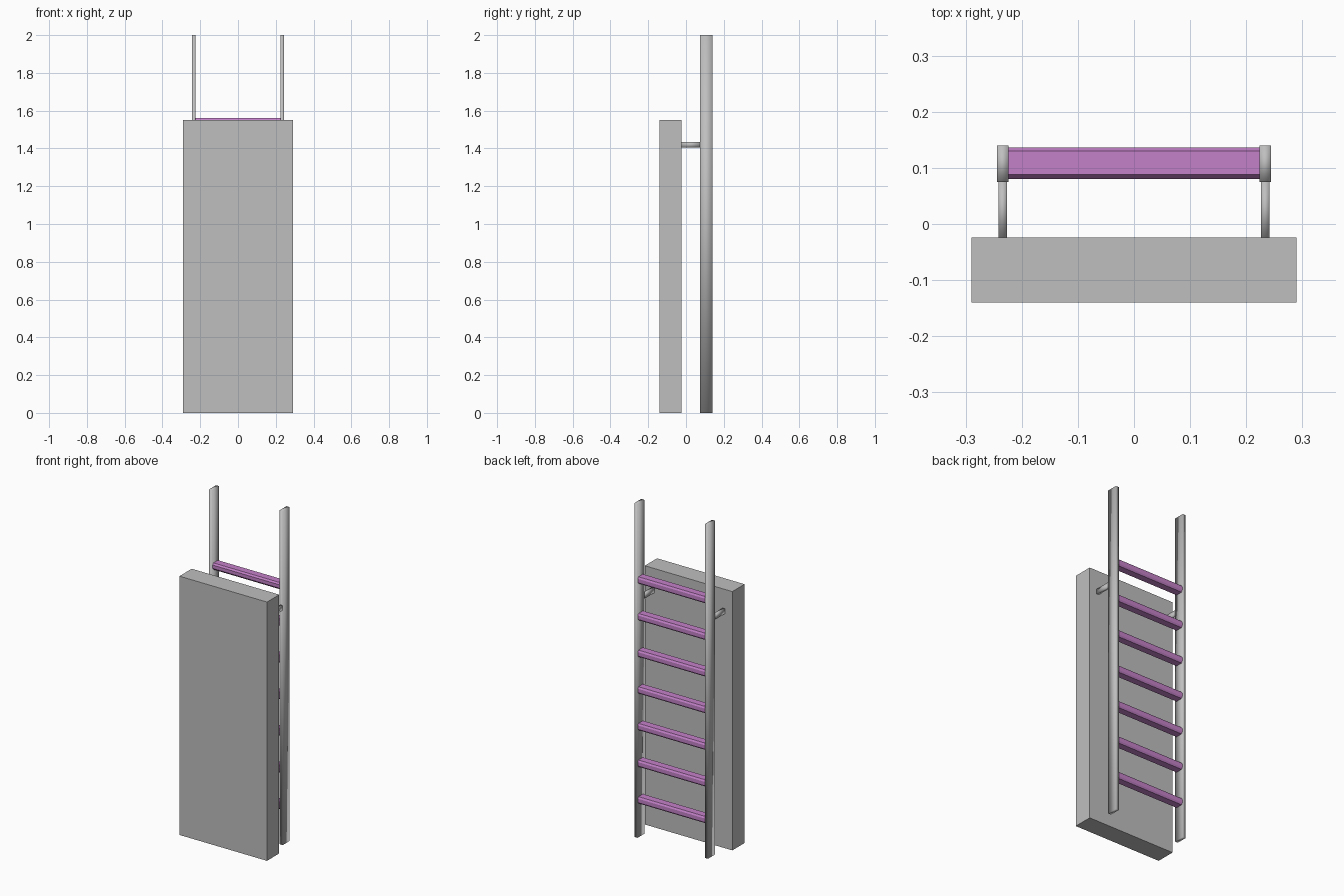
import bpy
from mathutils import Matrix, Vector

cube = bpy.data.objects.get("Cube")
if cube:
    bpy.data.objects.remove(cube)


def material(name, colour):
    m = bpy.data.materials.new(name)
    m.use_nodes = True
    m.diffuse_color = (*colour, 1)
    m.node_tree.nodes["Principled BSDF"].inputs["Base Color"].default_value = (*colour, 1)
    return m


grey = material("grey", (0.52, 0.52, 0.52))
purple = material("purple", (0.55, 0.22, 0.58))


def box(name, x, y, z, mat, smooth=False):
    """Box spanning the given (low, high) ranges."""
    spans = (x, y, z)
    centre = Vector([(a + b) / 2 for a, b in spans])
    bpy.ops.mesh.primitive_cube_add(size=1, location=centre)
    ob = bpy.context.object
    ob.name = name
    ob.data.transform(Matrix.Diagonal([b - a for a, b in spans]).to_4x4())
    ob.data.materials.append(mat)
    if smooth:
        bpy.ops.object.shade_smooth()
    return ob


def bar(name, profile, x0, x1, mat):
    """Extrude a (y, z) profile along x."""
    n = len(profile)
    verts = [(x, y, z) for x in (x0, x1) for y, z in profile]
    faces = [(i, (i + 1) % n, (i + 1) % n + n, i + n) for i in range(n)]
    faces += [tuple(reversed(range(n))), tuple(range(n, 2 * n))]
    me = bpy.data.meshes.new(name)
    me.from_pydata(verts, [], faces)
    me.materials.append(mat)
    ob = bpy.data.objects.new(name, me)
    bpy.context.collection.objects.link(ob)
    return ob


# Wall panel
box("wall_panel", (-0.29, 0.29), (-0.14, -0.024), (0, 1.55), grey)

# Side rails and the brackets that hold them to the wall
for side, s in (("left", 1), ("right", -1)):
    x = 0.234 * s
    box(side + "_rail", (x - 0.01, x + 0.01), (0.075, 0.14), (0, 2), grey, True)
    box(side + "_bracket", (x - 0.0075, x + 0.0075), (-0.024, 0.076),
        (1.405, 1.435), grey, True)

# Rungs with chamfered edges
for i in range(7):
    top = 0.243 + 0.2195 * i
    profile = [(0.088, top), (0.080, top - 0.01), (0.080, top - 0.03), (0.088, top - 0.04),
               (0.130, top - 0.04), (0.136, top - 0.03), (0.136, top - 0.01), (0.130, top)]
    bar("rung_%d" % (i + 1), profile, -0.226, 0.226, purple)
